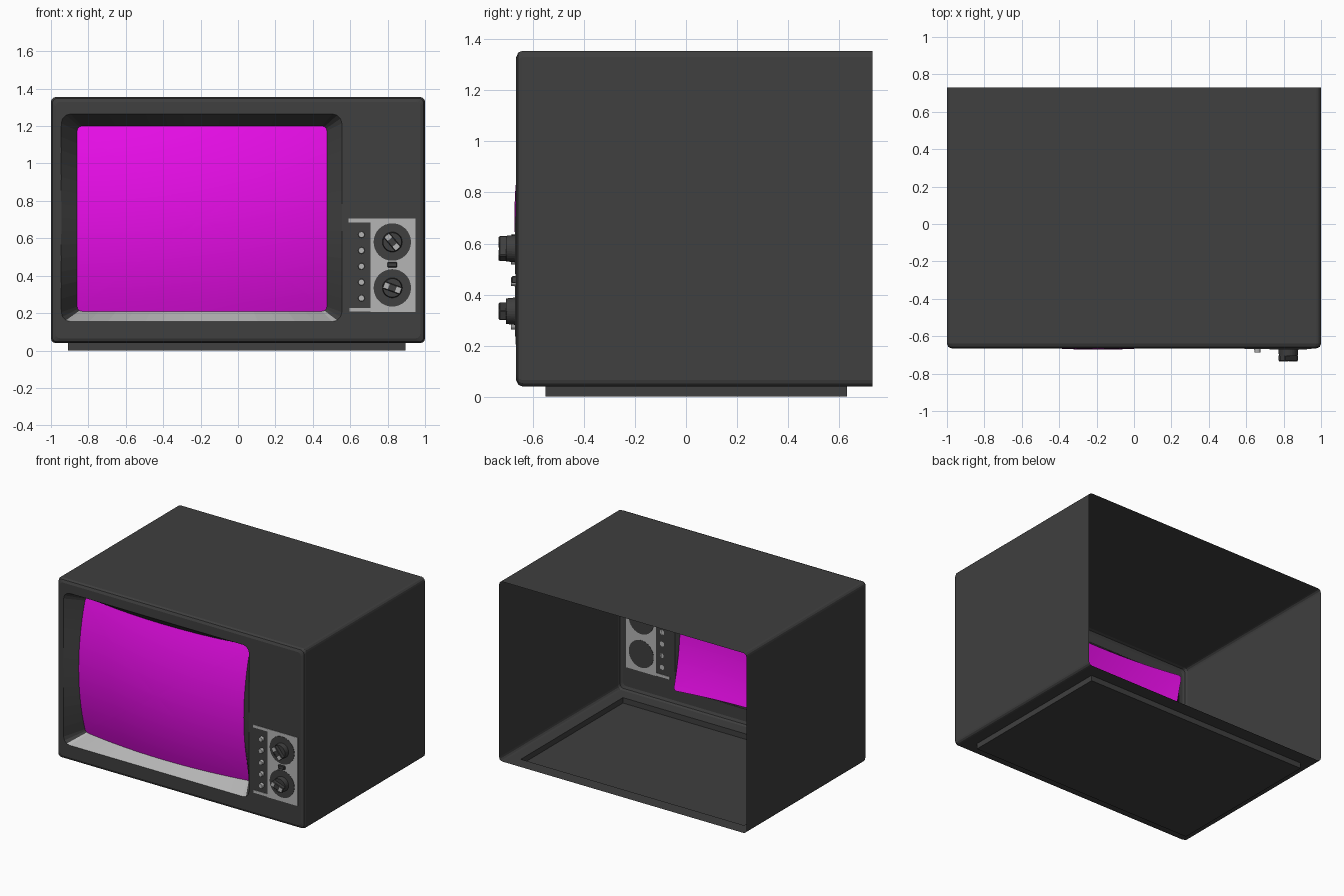
import bpy, bmesh, math
from mathutils import Matrix, Vector

if "Cube" in bpy.data.objects:
    bpy.data.objects.remove(bpy.data.objects["Cube"])


def material(name, rgb):
    m = bpy.data.materials.new(name)
    m.diffuse_color = (*rgb, 1)
    m.use_nodes = True
    m.node_tree.nodes["Principled BSDF"].inputs["Base Color"].default_value = m.diffuse_color
    return m


DARK = material("charcoal plastic", (0.05, 0.05, 0.05))
LIGHT = material("light grey metal", (0.46, 0.46, 0.46))
SCREEN = material("magenta screen", (0.8, 0.004, 0.8))


def finish(bm, name, *mats):
    me = bpy.data.meshes.new(name)
    bm.to_mesh(me)
    bm.free()
    for m in mats:
        me.materials.append(m)
    ob = bpy.data.objects.new(name, me)
    bpy.context.collection.objects.link(ob)
    return ob


def outline(x0, x1, z0, z1, r, nside=1, ncorner=3):
    """Rounded rectangle in x and z, counter-clockwise."""
    arcs = []
    centres = [(x1 - r, z1 - r), (x0 + r, z1 - r), (x0 + r, z0 + r), (x1 - r, z0 + r)]
    for k, (cx, cz) in enumerate(centres):
        angles = [math.pi / 2 * (k + i / ncorner) for i in range(ncorner + 1)]
        arcs.append([Vector((cx + r * math.cos(a), cz + r * math.sin(a))) for a in angles])
    pts = []
    for k in range(4):
        a, b = arcs[k][-1], arcs[(k + 1) % 4][0]
        pts += arcs[k] + [a.lerp(b, i / nside) for i in range(1, nside)]
    return pts


def add_ring(bm, pts, y):
    return [bm.verts.new((p.x, y(p.x, p.y) if callable(y) else y, p.y)) for p in pts]


def bridge(bm, a, b):
    n = len(a)
    return [bm.faces.new((a[i], a[(i + 1) % n], b[(i + 1) % n], b[i])) for i in range(n)]


def box(name, x0, x1, y0, y1, z0, z1, mat, bevel=0.0):
    bm = bmesh.new()
    bmesh.ops.create_cube(bm, size=1)
    for v in bm.verts:
        v.co = Vector(((x0 + x1) / 2 + v.co.x * (x1 - x0),
                       (y0 + y1) / 2 + v.co.y * (y1 - y0),
                       (z0 + z1) / 2 + v.co.z * (z1 - z0)))
    if bevel:
        bmesh.ops.bevel(bm, geom=bm.edges[:], offset=bevel, segments=1, affect='EDGES')
    return finish(bm, name, mat)


def dial(name, x, z, r1, r2, y0, y1, mat, sides=32):
    """Round part along y, radius r1 at the rear and r2 at the front."""
    bm = bmesh.new()
    bmesh.ops.create_cone(bm, cap_ends=True, segments=sides, radius1=r1, radius2=r2,
                          depth=y1 - y0, matrix=Matrix.Translation((x, (y0 + y1) / 2, z))
                          @ Matrix.Rotation(math.pi / 2, 4, 'X'))
    return finish(bm, name, mat)


FRONT = -0.665
OPENING = outline(-0.945, 0.555, 0.155, 1.265, 0.05, 14)
SCR = outline(-0.86, 0.475, 0.21, 1.20, 0.025, 14)
CX, CZ = -0.1925, 0.705


def bulge(x, z):
    return -0.672 + 0.06 * ((x - CX) / 0.6675) ** 2 + 0.08 * ((z - CZ) / 0.495) ** 2


# Cabinet: thin open-backed shell with rounded front edge
bm = bmesh.new()
prev = None
for d, y in [(0, 0.73), (0, FRONT + 0.025), (0.007, FRONT + 0.008), (0.025, FRONT)]:
    ring = add_ring(bm, outline(-1 + d, 1 - d, 0.04 + d, 1.355 - d, 0.025), y)
    if prev:
        bridge(bm, prev, ring)
    prev = ring
hole = add_ring(bm, OPENING, FRONT)
edges = []
for i in range(len(hole)):
    edges.append(bm.edges.new((hole[i - 1], hole[i])))
for i in range(len(prev)):
    edges.append(bm.edges.get((prev[i - 1], prev[i])))
bmesh.ops.triangle_fill(bm, use_beauty=True, edges=edges)

# Sunken base: the floor of the shell steps down to the ground
floor = max((f for f in bm.faces if f.calc_center_median().z < 0.041),
            key=lambda f: f.calc_area())
corners = list(floor.verts)
bm.faces.remove(floor)


def base_ring(z):
    return [bm.verts.new((0.895 if v.co.x > 0 else -0.91,
                          0.63 if v.co.y > 0 else -0.55, z)) for v in corners]


upper, lower = base_ring(0.04), base_ring(0.0)
bridge(bm, corners, upper)
bridge(bm, upper, lower)
bm.faces.new(lower)
bmesh.ops.recalc_face_normals(bm, faces=bm.faces[:])
finish(bm, "cabinet", DARK)

# Recessed bezel running from the opening back to the curved screen edge
bm = bmesh.new()
walls = bridge(bm, add_ring(bm, OPENING, FRONT), add_ring(bm, SCR, bulge))
bm.normal_update()
for f in walls:
    c = f.calc_center_median()
    if c.z < 0.22 and abs(f.normal.z) > 0.6 and -0.89 < c.x < 0.5:
        f.material_index = 1
    if f.normal.dot(Vector((CX, -0.6, CZ)) - c) < 0:
        f.normal_flip()
finish(bm, "screen_bezel", DARK, LIGHT)

# Bulging screen made of shrinking rings
bm = bmesh.new()
prev = None
mid = Vector((CX, CZ))
for k in range(10):
    ring = add_ring(bm, [mid.lerp(p, 1 - k / 10) for p in SCR], bulge)
    if prev:
        bridge(bm, prev, ring)
    prev = ring
tip = bm.verts.new((CX, bulge(CX, CZ), CZ))
for i in range(len(prev)):
    bm.faces.new((prev[i - 1], prev[i], tip))
bmesh.ops.recalc_face_normals(bm, faces=bm.faces[:])
bm.normal_update()
if sum(f.normal.y for f in bm.faces) > 0:
    bmesh.ops.reverse_faces(bm, faces=bm.faces[:])
for f in bm.faces:
    f.smooth = True
finish(bm, "screen", SCREEN)

# Control panel: thin light plates showing on both sides of the front wall
P0, P1 = FRONT - 0.003, FRONT + 0.003
box("panel_plate", 0.708, 0.95, P0, P1, 0.205, 0.705, LIGHT)
box("panel_top_strip", 0.59, 0.708, P0, P1, 0.685, 0.705, LIGHT)
box("panel_bottom_strip", 0.595, 0.708, P0, P1, 0.208, 0.228, LIGHT)

# Column of small push buttons
for i in range(5):
    dial(f"button_{i + 1}", 0.66, 0.28 + 0.085 * i, 0.018, 0.016, -0.686, FRONT, LIGHT, 12)

# Two tuning knobs, each with dial disc, barrel, grip bar and light grip ends
for name, z, turn in (("upper", 0.58, 50), ("lower", 0.335, 20)):
    x = 0.825
    dial(name + "_dial_disc", x, z, 0.1, 0.1, FRONT - 0.005, FRONT + 0.005, DARK)
    dial(name + "_knob", x, z, 0.054, 0.05, -0.705, FRONT, DARK)
    parts = [box(name + "_grip", -0.05, 0.05, -0.733, -0.70, -0.02, 0.02, DARK, 0.004)]
    for s in (-1, 1):
        a, b = sorted((s * 0.02, s * 0.047))
        parts.append(box(name + "_grip_end", a, b, -0.735, -0.73, -0.016, 0.016, LIGHT))
    for ob in parts:
        ob.data.transform(Matrix.Translation((x, 0, z))
                          @ Matrix.Rotation(math.radians(turn), 4, 'Y'))

# Small switch between the knobs
box("switch", 0.80, 0.85, -0.683, FRONT, 0.445, 0.472, DARK, 0.003)
